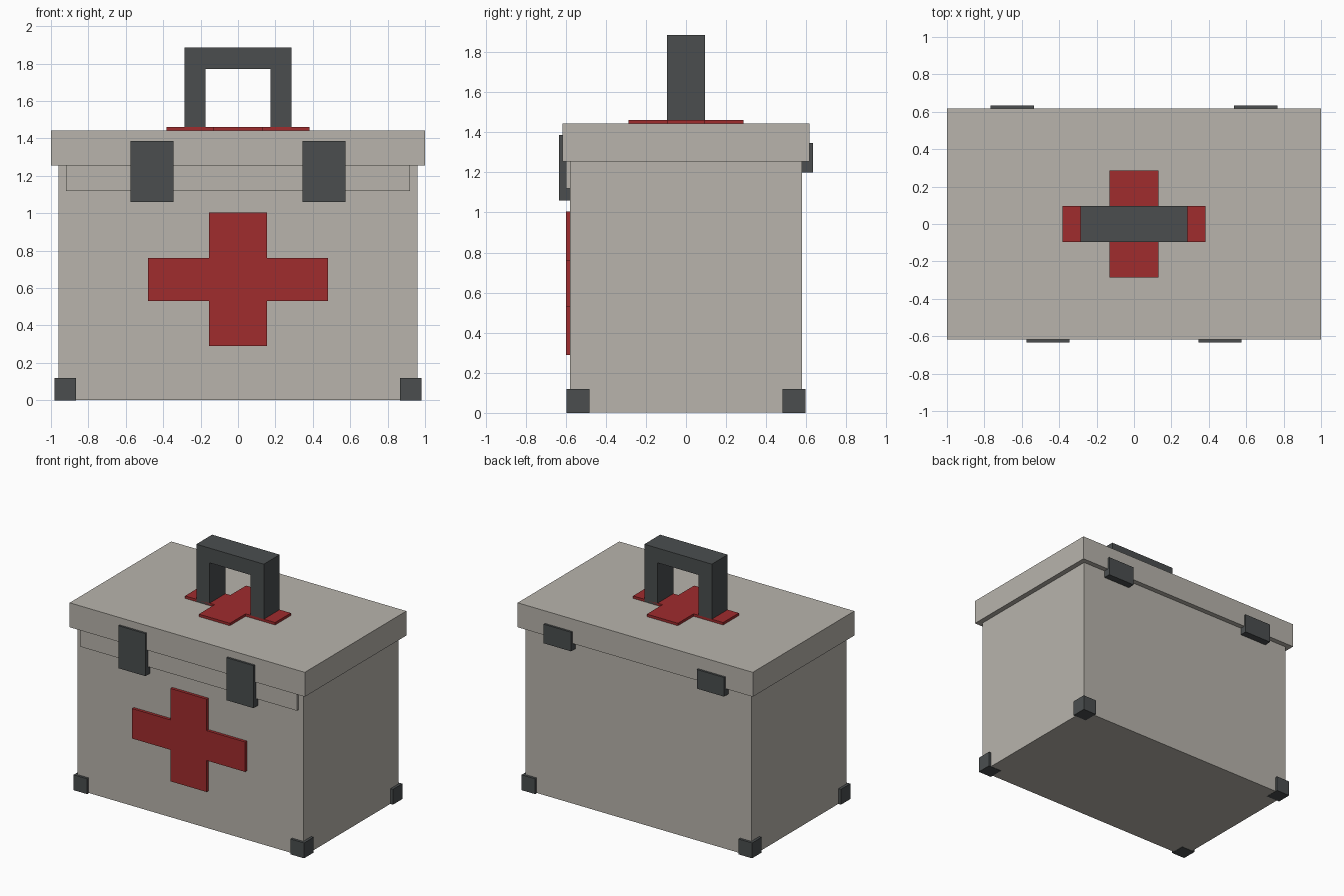
import bpy
import bmesh

if "Cube" in bpy.data.objects:
    bpy.data.objects.remove(bpy.data.objects["Cube"])


def material(name, r, g, b):
    m = bpy.data.materials.new(name)
    m.diffuse_color = (r, g, b, 1)
    m.use_nodes = True
    m.node_tree.nodes["Principled BSDF"].inputs["Base Color"].default_value = m.diffuse_color
    return m


beige = material("warm_grey", 0.479, 0.456, 0.413)
dark = material("charcoal", 0.069, 0.076, 0.078)
red = material("red", 0.352, 0.025, 0.027)


def finish(name, bm, mat):
    bmesh.ops.recalc_face_normals(bm, faces=bm.faces)
    mesh = bpy.data.meshes.new(name)
    bm.to_mesh(mesh)
    bm.free()
    mesh.materials.append(mat)
    ob = bpy.data.objects.new(name, mesh)
    bpy.context.collection.objects.link(ob)
    return ob


def box(name, xs, ys, zs, mat):
    """Box from its extents along each axis."""
    bm = bmesh.new()
    bmesh.ops.create_cube(bm, size=1)
    for v in bm.verts:
        v.co = [lo + (hi - lo) * (c + 0.5) for c, (lo, hi) in zip(v.co, (xs, ys, zs))]
    return finish(name, bm, mat)


def prism(name, points, axis, lo, hi, mat):
    """Extrude a flat outline along y (x-z outline) or z (x-y outline)."""
    bm = bmesh.new()
    verts = [bm.verts.new((a, lo, b) if axis == "y" else (a, b, lo)) for a, b in points]
    face = bm.faces.new(verts)
    ext = bmesh.ops.extrude_face_region(bm, geom=[face])
    move = (0, hi - lo, 0) if axis == "y" else (0, 0, hi - lo)
    bmesh.ops.translate(bm, vec=move, verts=[g for g in ext["geom"] if isinstance(g, bmesh.types.BMVert)])
    return finish(name, bm, mat)


def cross(arm_x, arm_h, stem_x, stem_h, centre):
    """Plus-shaped outline given as half sizes."""
    pts = [(arm_x, -arm_h), (arm_x, arm_h), (stem_x, arm_h), (stem_x, stem_h),
           (-stem_x, stem_h), (-stem_x, arm_h), (-arm_x, arm_h), (-arm_x, -arm_h),
           (-stem_x, -arm_h), (-stem_x, -stem_h), (stem_x, -stem_h), (stem_x, -arm_h)]
    return [(a, b + centre) for a, b in pts]


# Case and lid
box("case_body", (-0.96, 0.96), (-0.578, 0.578), (0.002, 1.26), beige)
box("lid", (-1, 1), (-0.617, 0.617), (1.255, 1.443), beige)
box("front_lip", (-0.92, 0.92), (-0.6, -0.57), (1.12, 1.26), beige)

# Red crosses on the front and on the lid
prism("front_cross", cross(0.48, 0.115, 0.154, 0.357, 0.647), "y", -0.6, -0.57, red)
prism("lid_cross", cross(0.383, 0.096, 0.132, 0.287, 0), "z", 1.435, 1.462, red)

# Carrying handle as one arch
prism("handle", [(-0.287, 1.44), (-0.287, 1.885), (0.287, 1.885), (0.287, 1.44),
                 (0.174, 1.44), (0.174, 1.772), (-0.174, 1.772), (-0.174, 1.44)],
      "y", -0.096, 0.096, dark)

# Latches, hinges and corner feet, mirrored left and right
for side, s in (("left", -1), ("right", 1)):
    def span(a, b):
        return tuple(sorted((s * a, s * b)))

    box(f"latch_{side}", span(0.345, 0.575), (-0.633, -0.575), (1.06, 1.387), dark)
    box(f"hinge_{side}", span(0.535, 0.767), (0.575, 0.633), (1.2, 1.347), dark)
    box(f"front_foot_{side}", span(0.865, 0.98), (-0.597, -0.482), (0, 0.118), dark)
    box(f"back_foot_{side}", span(0.865, 0.98), (0.482, 0.597), (0, 0.118), dark)
